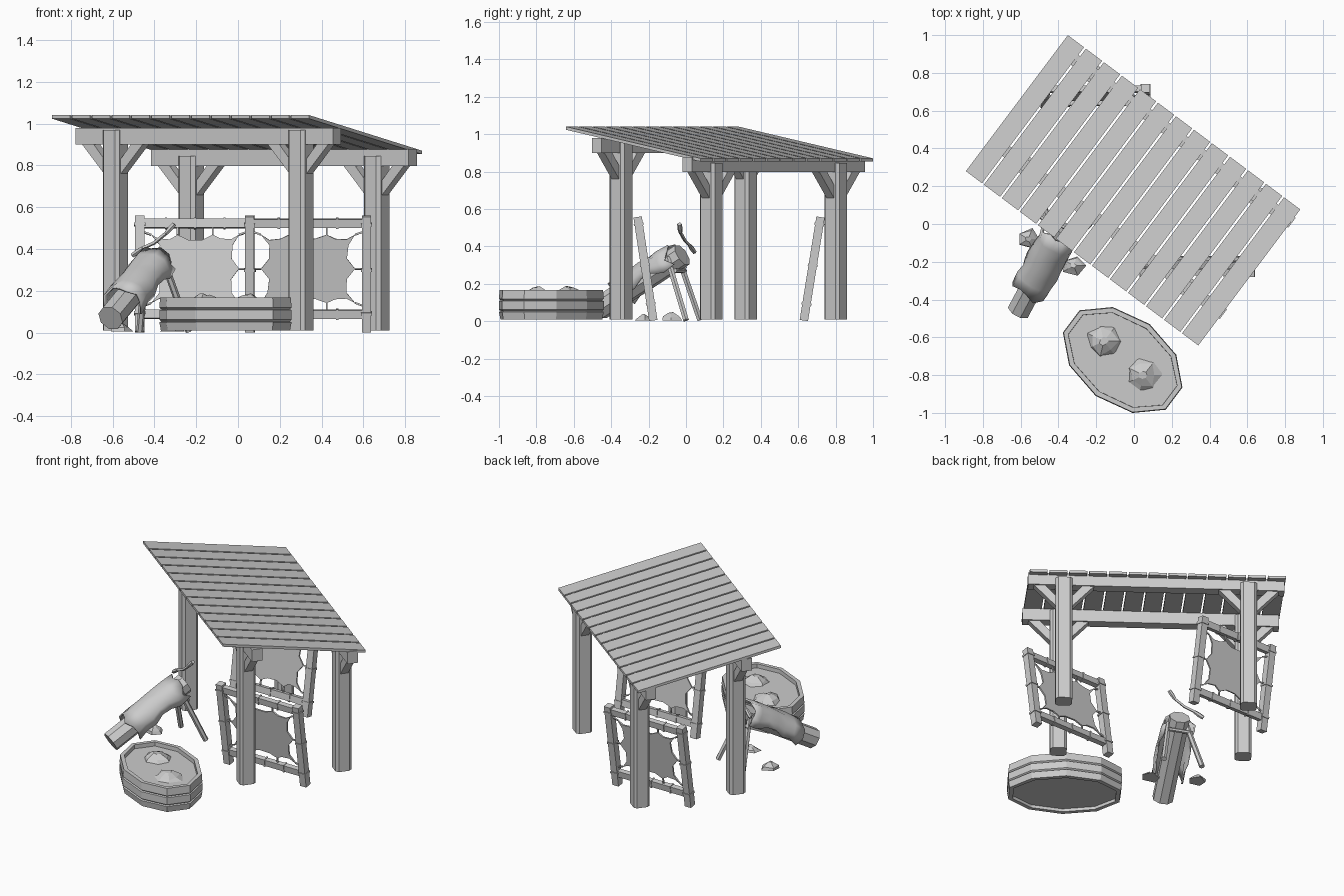
import bpy, bmesh, math, random
from mathutils import Matrix, Vector

if "Cube" in bpy.data.objects:
    bpy.data.objects.remove(bpy.data.objects["Cube"])

random.seed(4)
grey = bpy.data.materials.new("plain_grey")
grey.diffuse_color = (0.6, 0.6, 0.6, 1)
grey.use_nodes = True
grey.node_tree.nodes["Principled BSDF"].inputs["Base Color"].default_value = grey.diffuse_color

# Shed frame: u along the front, v towards the back
SHED = Matrix.Translation((0, 0.175, 0)) @ Matrix.Rotation(-math.atan2(0.6, 0.8), 4, 'Z')
V = Vector


def make(name, verts, faces, mat=Matrix()):
    me = bpy.data.meshes.new(name)
    me.from_pydata([mat @ V(v) for v in verts], [], faces)
    bm = bmesh.new()
    bm.from_mesh(me)
    bmesh.ops.recalc_face_normals(bm, faces=bm.faces)
    bm.to_mesh(me)
    bm.free()
    me.materials.append(grey)
    ob = bpy.data.objects.new(name, me)
    bpy.context.collection.objects.link(ob)
    return ob


def loft(name, rings, mat=Matrix(), closed=False):
    """Skin a list of equal rings; cap the ends, or join last to first."""
    n, k = len(rings[0]), len(rings)
    faces = []
    for i in range(k if closed else k - 1):
        a, b = i * n, (i + 1) % k * n
        faces += [(a + j, a + (j + 1) % n, b + (j + 1) % n, b + j) for j in range(n)]
    if not closed:
        faces += [tuple(range(n)), tuple(range((k - 1) * n, k * n))]
    return make(name, [p for r in rings for p in r], faces, mat)


def box(name, c, s, mat=Matrix(), bevel=0.0):
    """Box with optional chamfer on its four upright edges."""
    x, y, z = (d / 2 for d in s)
    if bevel:
        e = bevel
        out = [(x, y - e), (x - e, y), (e - x, y), (-x, y - e),
               (-x, e - y), (e - x, -y), (x - e, -y), (x, e - y)]
    else:
        out = [(x, y), (-x, y), (-x, -y), (x, -y)]
    return loft(name, [[(c[0] + p, c[1] + q, c[2] + h) for p, q in out] for h in (-z, z)], mat)


def bar(name, pts, r, sides=6, mat=Matrix()):
    """Round bar through points; r is a radius or one per point."""
    pts = [V(p) for p in pts]
    rs = r if isinstance(r, list) else [r] * len(pts)
    rings = []
    for i, p in enumerate(pts):
        d = (pts[min(i + 1, len(pts) - 1)] - pts[max(i - 1, 0)]).normalized()
        s = d.cross(V((0.13, 0.21, 0.97) if abs(d.z) < 0.9 else (1, 0, 0))).normalized()
        n = s.cross(d)
        rings.append([p + rs[i] * (math.cos(a) * s + math.sin(a) * n)
                      for a in (2 * math.pi * (j + 0.5) / sides for j in range(sides))])
    return loft(name, rings, mat)


# Roof planks
slope = 0.17 / 0.9
N = 13
for i in range(N):
    w = 1.55 / N
    u0, u1 = -0.775 + i * w, -0.775 + (i + 1) * w - 0.012
    rings = []
    for u in (u0, u1):
        rings.append([(u, v, 0.955 - slope * v - d)
                      for v, d in ((-0.45, -0.001), (0.45, -0.001), (0.45, 0.016), (-0.45, 0.016))])
    loft(f"roof_plank_{i}", rings, SHED)

# Posts, beams and braces
for side, v, top, zb in (("front", -0.237, 0.97, 0.94), ("back", 0.367, 0.845, 0.838)):
    box(f"{side}_beam", (0, v, zb), (1.54, 0.065, 0.08), SHED)
    for s in (-1, 1):
        box(f"{side}_post", (s * 0.555, v, (top + 0.01) / 2), (0.1, 0.1, top - 0.01), SHED, 0.016)
        for d in (-1, 1):
            u, zt = s * 0.555, zb - 0.035
            prof = [(0.04, -0.155), (0.04, -0.085), (0.115, 0), (0.185, 0)]
            loft(f"{side}_brace", [[(u + d * p, v + q, zt + h) for p, h in prof]
                                   for q in (-0.025, 0.025)], SHED)


# Stretching frames with laced hides
def hide_frame(name, cx, y, lean, w):
    M = Matrix.Translation((cx, y, 0.004)) @ Matrix.Rotation(lean, 4, 'X')
    hw = w / 2 - 0.025
    for s in (-1, 1):
        box(f"{name}_upright", (s * hw, 0, 0.28), (0.045, 0.045, 0.56), M)
        for h in (0.09, 0.3, 0.52):
            box(f"{name}_binding", (s * hw, 0, h), (0.053, 0.053, 0.012), M)
    for h in (0.525, 0.085):
        box(f"{name}_rail", (0, 0, h), (w - 0.04, 0.032, 0.042), M)
        for x in (-0.14, 0, 0.14):
            box(f"{name}_rail_binding", (x, 0, h), (0.01, 0.04, 0.05), M)
    a, b, mid = hw - 0.055, 0.165, 0.305
    tips = [(-1, -1), (-0.4, -1), (0.4, -1), (1, -1), (1, 0), (1, 1), (0.4, 1), (-0.4, 1), (-1, 1), (-1, 0)]
    out = []
    for i, t in enumerate(tips):
        n = tips[(i + 1) % len(tips)]
        p = V((t[0] * a, 0, mid + t[1] * b))
        q = V((n[0] * a, 0, mid + n[1] * b))
        m = (p + q) / 2
        out.append(p)
        for f in (0.3, 0.7):
            g = p.lerp(q, f)
            pull = 0.035 if abs(p.z - q.z) > 0.01 else 0.022
            inward = V((-t[0], 0, 0)) if abs(p.z - q.z) > 0.01 else V((0, 0, -t[1]))
            out.append(g + inward * pull * random.uniform(0.8, 1.2))
        # lacing from each tip to the timber
        end = V((t[0] * hw, 0, p.z + t[1] * 0.02)) if abs(t[0]) == 1 else V((p.x, 0, mid + t[1] * 0.21))
        bar(f"{name}_lacing", [p, end], 0.006, 4, M)
    loft(f"{name}_hide", [[p + V((0, d, 0)) for p in out] for d in (-0.005, 0.005)], M)


hide_frame("near_frame", 0.335, -0.175, 0.15, 0.61)
hide_frame("far_frame", -0.205, 0.63, -0.16, 0.58)

# Oval soaking tub of three stacked staves rings
TUB = Matrix.Translation((-0.06, -0.72, 0)) @ Matrix.Rotation(-math.atan2(0.6, 0.8), 4, 'Z')


def oval(z, off):
    return [((0.358 + off) * math.cos(t), (0.238 + off) * math.sin(t), z)
            for t in (math.radians(18 + 36 * j) for j in range(10))]


outer = [oval(z, o) for z, o in ((0.01, -0.008), (0.05, 0), (0.054, -0.01), (0.062, 0), (0.108, 0),
                                 (0.112, -0.01), (0.12, 0), (0.168, -0.004))]
loft("tub_wall", outer + [oval(0.168, -0.03), oval(0.01, -0.035)], TUB, True)
loft("tub_floor", [oval(0.03, -0.03), oval(0.045, -0.03)], TUB)
loft("tub_liquid", [oval(0.135, -0.028), oval(0.142, -0.028)], TUB)


# Crumpled lumps: soaking hides and floor scraps
def lump(name, c, r, h, squash=1.0, n=7):
    rings = []
    for z, k in ((0, 1), (0.5, 0.75), (1, 0.25)):
        rings.append([(c[0] + r * k * f * math.cos(t), c[1] + r * squash * k * f * math.sin(t),
                       c[2] + h * z * random.uniform(0.7, 1))
                      for t, f in ((2 * math.pi * j / n, random.uniform(0.75, 1.1)) for j in range(n))])
    return loft(name, rings)


lump("soaking_hide_a", (-0.16, -0.62, 0.138), 0.1, 0.05)
lump("soaking_hide_b", (0.05, -0.8, 0.138), 0.1, 0.05)
lump("scrap_left", (-0.56, -0.08, 0.005), 0.07, 0.045, 0.85, 5)
lump("scrap_right", (-0.32, -0.22, 0.005), 0.065, 0.035, 0.8, 5)

# Sloping scraping log
P0, P1 = V((-0.61, -0.46, 0.07)), V((-0.375, -0.02, 0.355))
ax = (P1 - P0).normalized()
sd = ax.cross(V((0, 0, 1))).normalized()
up = sd.cross(ax)


def around(t, r, ang):
    return P0 + ax * t + r * (math.cos(ang) * up + math.sin(ang) * sd)


L = (P1 - P0).length
loft("scraping_log", [[around(t, 0.064, math.radians(22.5 + 45 * j)) for j in range(8)] for t in (0, L)])

# Hide draped over the log
rows, cols = 7, 9
verts, faces = [], []
for i in range(rows):
    reach = math.radians(random.uniform(95, 130))
    for j in range(cols):
        f = 2 * j / (cols - 1) - 1
        t = 0.15 + 0.38 * i / (rows - 1) + (random.uniform(-0.025, 0.025) if i in (0, rows - 1) else 0)
        verts.append(around(t, 0.08 + 0.016 * abs(f) + random.uniform(-0.005, 0.01), f * reach))
for i in range(rows - 1):
    for j in range(cols - 1):
        a = i * cols + j
        faces.append((a, a + 1, a + cols + 1, a + cols))
drape = make("draped_hide", verts, faces)
sol = drape.modifiers.new("thickness", 'SOLIDIFY')
sol.thickness = 0.01
sol.offset = 0
drape.data.shade_smooth()

# Log legs and crossbar
bar("log_leg_right", [(-0.355, -0.1, 0.34), (-0.235, 0.0, 0.006)], 0.017)
bar("log_leg_left", [(-0.44, -0.04, 0.34), (-0.47, 0.075, 0.006)], 0.017)
bar("leg_crossbar", [(-0.32, -0.06, 0.27), (-0.46, -0.005, 0.27)], 0.012)

# Two-handled scraping knife resting on the log
K = [V(p) for p in ((-0.305, -0.035, 0.52), (-0.345, -0.03, 0.475), (-0.40, -0.005, 0.43),
                    (-0.455, 0.02, 0.405), (-0.505, 0.045, 0.37))]
bar("knife_blade", K[1:4], 0.009, 4)
bar("knife_handle_upper", [K[0], K[0].lerp(K[1], 0.5), K[1]], [0.012, 0.014, 0.01])
bar("knife_handle_lower", [K[3], K[3].lerp(K[4], 0.5), K[4]], [0.01, 0.014, 0.012])
